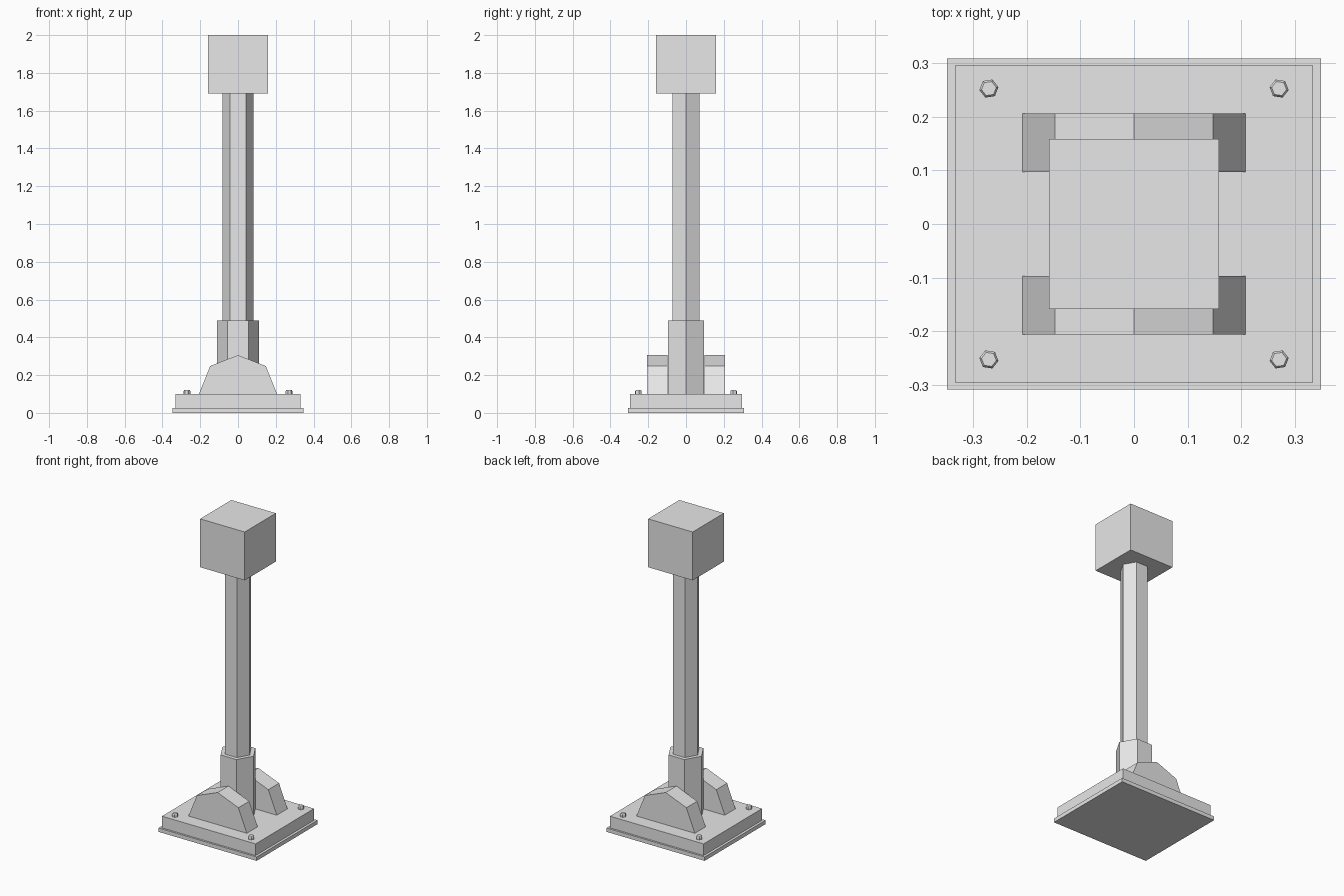
import bpy
import bmesh
import math
from mathutils import Matrix

cube = bpy.data.objects.get("Cube")
if cube:
    bpy.data.objects.remove(cube, do_unlink=True)

grey = bpy.data.materials.new("light_grey")
grey.use_nodes = True
grey.diffuse_color = (0.8, 0.8, 0.8, 1)
grey.node_tree.nodes["Principled BSDF"].inputs["Base Color"].default_value = (0.8, 0.8, 0.8, 1)


def finish(name, bm):
    bmesh.ops.recalc_face_normals(bm, faces=bm.faces)
    mesh = bpy.data.meshes.new(name)
    bm.to_mesh(mesh)
    bm.free()
    mesh.materials.append(grey)
    obj = bpy.data.objects.new(name, mesh)
    bpy.context.collection.objects.link(obj)
    return obj


def box(name, half_x, half_y, low, high):
    bm = bmesh.new()
    size = Matrix.Diagonal((2 * half_x, 2 * half_y, high - low, 1))
    bmesh.ops.create_cube(bm, size=1, matrix=Matrix.Translation((0, 0, (low + high) / 2)) @ size)
    return finish(name, bm)


def hex_prism(name, radius, low, high, x=0, y=0, turn=0, top_radius=None):
    bm = bmesh.new()
    place = Matrix.Translation((x, y, (low + high) / 2)) @ Matrix.Rotation(turn, 4, "Z")
    # Corners on the x axis, flats facing front and back
    first = bmesh.ops.create_cone(bm, cap_ends=True, segments=6, radius1=radius,
                                  radius2=top_radius or radius, depth=high - low)["verts"][0]
    align = Matrix.Rotation(-math.atan2(first.co.y, first.co.x), 4, "Z")
    bmesh.ops.transform(bm, matrix=place @ align, verts=bm.verts)
    return finish(name, bm)


# Stepped base
box("base_flange", 0.348, 0.308, 0, 0.025)
box("base_block", 0.332, 0.296, 0.025, 0.1)

# Hexagonal post, its collar and the square head
hex_prism("collar", 0.111, 0.1, 0.49)
hex_prism("post", 0.083, 0.49, 1.69)
box("head", 0.158, 0.158, 1.69, 2.0)

# Gusset plates clamping the collar at front and back
PROFILE = [(-0.207, 0.1), (0.207, 0.1), (0.147, 0.248), (0, 0.306), (-0.147, 0.248)]
for side, sign in (("front", -1), ("back", 1)):
    bm = bmesh.new()
    face = bm.faces.new([bm.verts.new((x, sign * 0.097, z)) for x, z in PROFILE])
    moved = bmesh.ops.extrude_face_region(bm, geom=[face], use_keep_orig=True)["geom"]
    bmesh.ops.translate(bm, vec=(0, sign * 0.109, 0),
                        verts=[v for v in moved if isinstance(v, bmesh.types.BMVert)])
    finish(side + "_gusset", bm)

# Corner bolts with chamfered hexagonal heads
for sx, across in ((-1, "right"), (1, "left")):
    for sy, along in ((-1, "front"), (1, "back")):
        name = along + "_" + across + "_bolt"
        spot = dict(x=sx * 0.27, y=sy * 0.252, turn=-sx * sy * 0.15)
        hex_prism(name, 0.018, 0.1, 0.115, **spot)
        hex_prism(name + "_cap", 0.018, 0.115, 0.121, top_radius=0.014, **spot)
